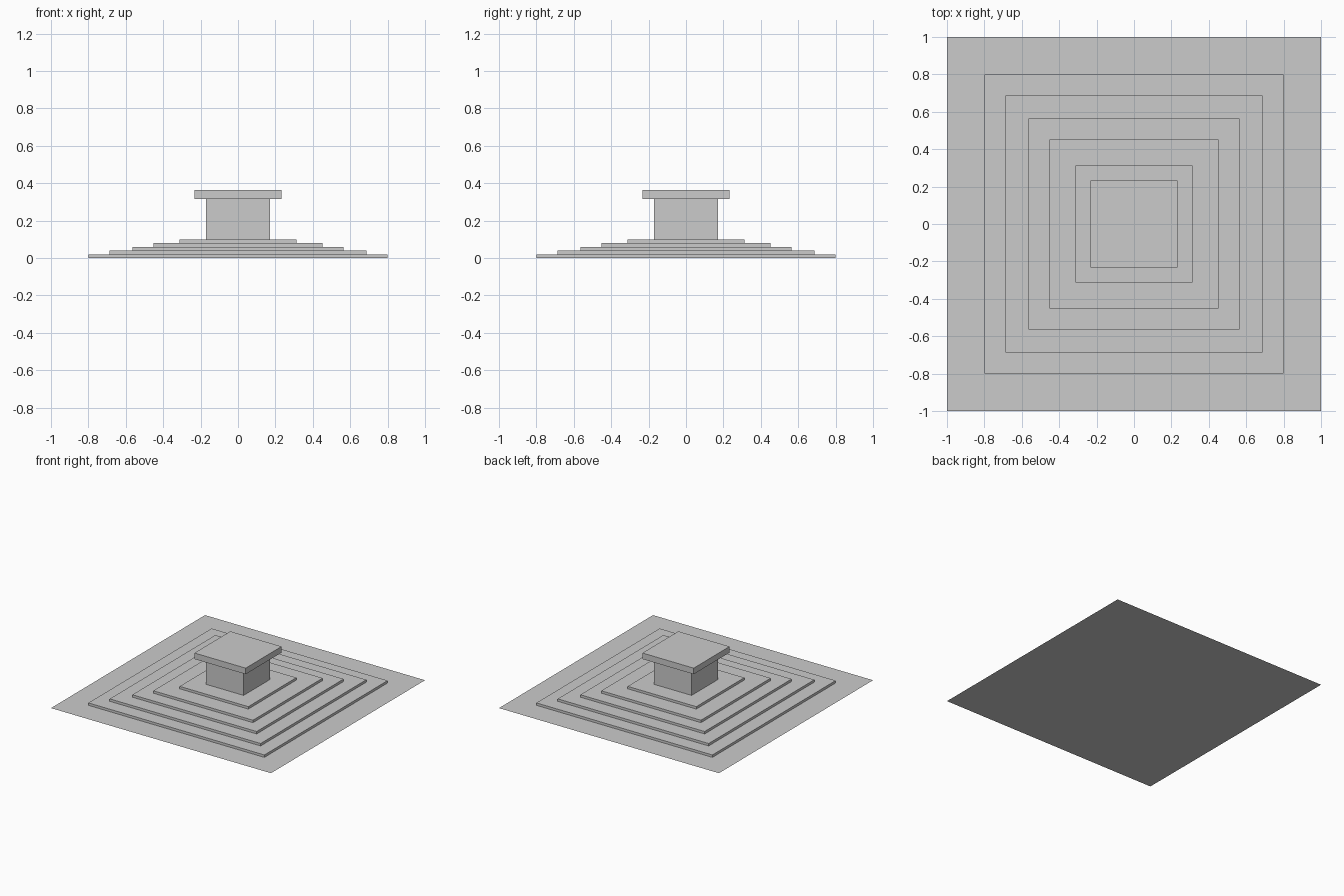
import bpy
import bmesh

cube = bpy.data.objects.get("Cube")
if cube:
    bpy.data.objects.remove(cube, do_unlink=True)

# One stone grey for the whole monument
GREY = (0.6, 0.6, 0.6, 1.0)
stone = bpy.data.materials.new("stone_grey")
stone.use_nodes = True
stone.diffuse_color = GREY
stone.node_tree.nodes["Principled BSDF"].inputs["Base Color"].default_value = GREY


def add_object(name, bm):
    mesh = bpy.data.meshes.new(name)
    bm.to_mesh(mesh)
    bm.free()
    mesh.materials.append(stone)
    obj = bpy.data.objects.new(name, mesh)
    bpy.context.collection.objects.link(obj)
    return obj


def add_block(name, half, bottom, top):
    """Square block centred on the vertical axis."""
    bm = bmesh.new()
    bmesh.ops.create_cube(bm, size=1)
    bmesh.ops.scale(bm, vec=(2 * half, 2 * half, top - bottom), verts=bm.verts)
    bmesh.ops.translate(bm, vec=(0, 0, (bottom + top) / 2), verts=bm.verts)
    return add_object(name, bm)


# Flat ground sheet
sheet = bmesh.new()
bmesh.ops.create_grid(sheet, x_segments=1, y_segments=1, size=1)
add_object("ground_sheet", sheet)

# Stepped plinth
STEP = 0.02
for i, half in enumerate((0.8, 0.686, 0.565, 0.453, 0.312)):
    add_block(f"step_{i + 1}", half, i * STEP, (i + 1) * STEP)

# Pillar and its overhanging cap
add_block("pillar", 0.17, 0.1, 0.315)
add_block("cap", 0.233, 0.315, 0.365)
